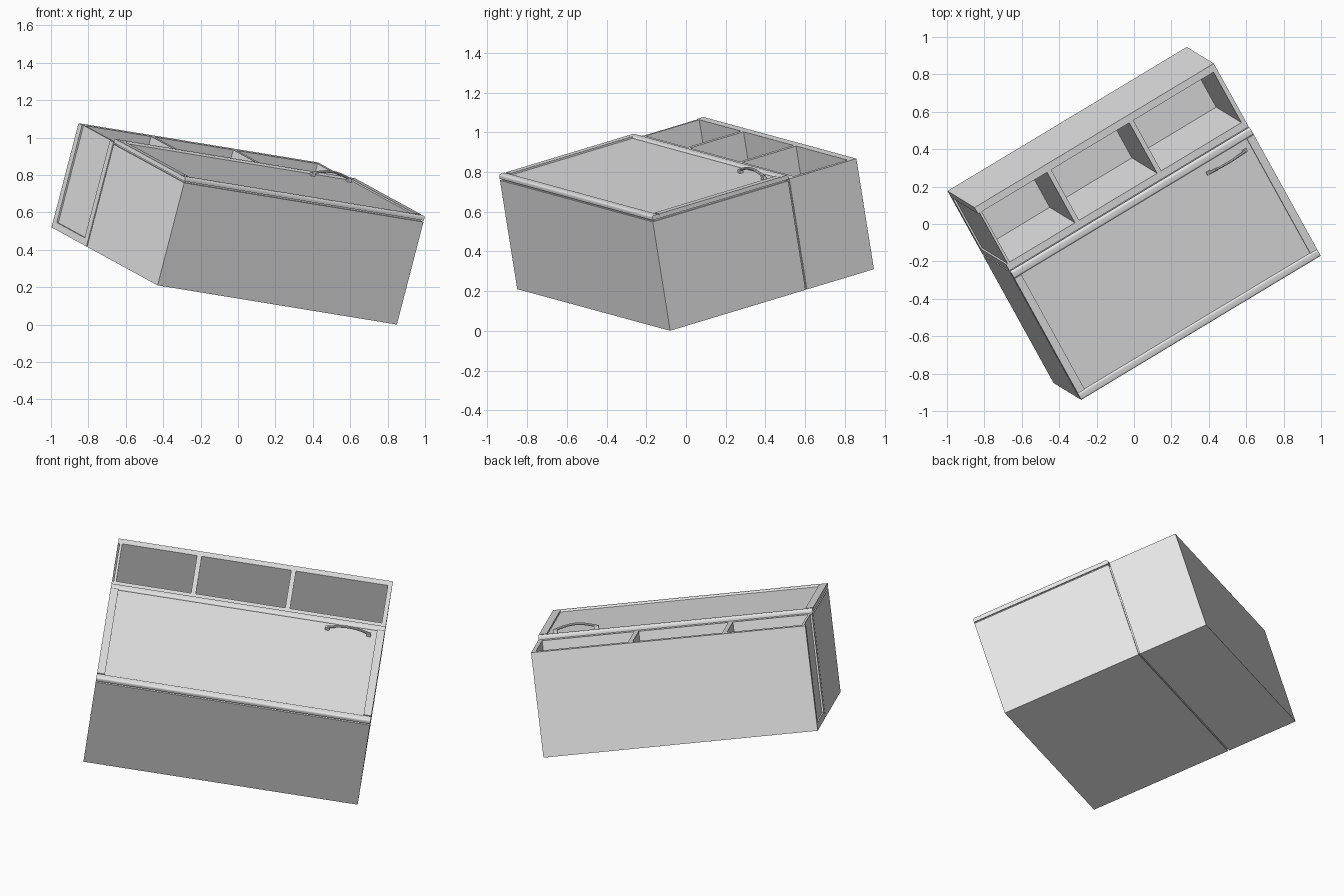
import bpy, bmesh, math
from mathutils import Matrix, Vector

cube = bpy.data.objects.get("Cube")
if cube:
    bpy.data.objects.remove(cube, do_unlink=True)

# One plain grey for the whole cabinet
grey = bpy.data.materials.new("light_grey")
grey.use_nodes = True
COLOR = (0.8, 0.8, 0.8, 1.0)
grey.diffuse_color = COLOR
grey.node_tree.nodes["Principled BSDF"].inputs["Base Color"].default_value = COLOR

# Tilted cabinet frame: u = width, v = height, w = depth towards the door
u = Vector((0.849, 0.511, -0.139)).normalized()
v = Vector((-0.470, 0.845, 0.256))
w = u.cross(v).normalized()
v = w.cross(u)
FRAME = Matrix((u, v, w)).transposed().to_4x4()
FRAME.translation = Vector((-0.43, -0.85, 0.21))

W, H, D = 1.508, 1.213, 0.582     # overall width, height, depth
SPLIT = 0.81                      # height where the two units meet


def box(name, lo, hi, round_edges=0.0):
    """Box between two corners; optionally round its front edges along u."""
    bm = bmesh.new()
    bmesh.ops.create_cube(bm, size=1)
    for p in bm.verts:
        p.co = Vector([(a + b) / 2 + c * (b - a) for a, b, c in zip(lo, hi, p.co)])
    if round_edges:
        edges = [e for e in bm.edges
                 if abs(e.verts[0].co.x - e.verts[1].co.x) > 0.1
                 and min(p.co.z for p in e.verts) > hi[2] - 1e-5]
        bmesh.ops.bevel(bm, geom=edges, offset=round_edges, segments=5,
                        profile=0.5, affect='EDGES')
    mesh = bpy.data.meshes.new(name)
    bm.to_mesh(mesh)
    bm.free()
    mesh.materials.append(grey)
    obj = bpy.data.objects.new(name, mesh)
    bpy.context.collection.objects.link(obj)
    obj.matrix_world = FRAME
    if round_edges:
        smooth(obj)
    return obj


def smooth(obj):
    bpy.ops.object.select_all(action='DESELECT')
    obj.select_set(True)
    bpy.context.view_layer.objects.active = obj
    bpy.ops.object.shade_smooth_by_angle(angle=math.radians(35))


# Lower closed unit, with narrow recessed seams to the door and the upper unit
box("lower_body", (0, 0, 0), (W, SPLIT - 0.004, 0.573))
box("door_seam", (0.01, 0.01, 0.565), (W - 0.01, SPLIT - 0.012, 0.584))
box("unit_seam", (0.008, SPLIT - 0.01, 0.008), (W - 0.008, SPLIT + 0.01, 0.565))

# Door: rounded rails, flat stiles, recessed panel
R, D0, D1 = 0.043, 0.581, 0.604
box("door_rail_lower", (0, 0, D0), (W, R, D1), 0.011)
box("door_rail_upper", (0, SPLIT - R, D0), (W, SPLIT, D1), 0.011)
for side, x in (("right", 0), ("left", W - R)):
    box("door_stile_" + side, (x, R, D0), (x + R, SPLIT - R, D1))
box("door_panel", (R, R, D0), (W - R, SPLIT - R, D1 - 0.009))

# Upper open unit made of boards
T, B, S = 0.04, 0.038, 0.024      # shelf, back and side thickness
V0 = SPLIT + 0.004
box("shelf_bottom", (0, V0, 0), (W, V0 + T, D))
box("shelf_top", (0, H - T, 0), (W, H, D))
box("back_board", (0, V0 + T, 0), (W, H - T, B))
box("side_board_right", (0.01, V0 + T, B), (S, H - T, D))
box("side_board_left", (W - S, V0 + T, B), (W, H - T, D))
for i, x in enumerate((0.435, 0.953)):
    box(f"divider_{i + 1}", (x, V0 + T, B), (x + 0.026, H - T, D))

# Arched door handle with two feet
X0, X1, HV, BASE = 1.184, 1.436, 0.715, D1 - 0.009
for side, x in (("right", X0), ("left", X1 - 0.024)):
    box("handle_foot_" + side, (x, HV - 0.009, BASE), (x + 0.024, HV + 0.009, BASE + 0.018))
curve = bpy.data.curves.new("handle_bar", 'CURVE')
curve.dimensions = '3D'
curve.bevel_depth = 0.007
curve.bevel_resolution = 2
curve.use_fill_caps = True
path = curve.splines.new('POLY')
N = 16
path.points.add(N)
for i, p in enumerate(path.points):
    t = i / N
    p.co = (X0 + 0.006 + t * (X1 - X0 - 0.012), HV,
            BASE + 0.014 + 0.024 * math.sin(math.pi * t), 1)
bar = bpy.data.objects.new("handle_bar", curve)
curve.materials.append(grey)
bpy.context.collection.objects.link(bar)
bar.matrix_world = FRAME
bpy.ops.object.select_all(action='DESELECT')
bar.select_set(True)
bpy.context.view_layer.objects.active = bar
bpy.ops.object.convert(target='MESH')
smooth(bpy.context.view_layer.objects.active)
